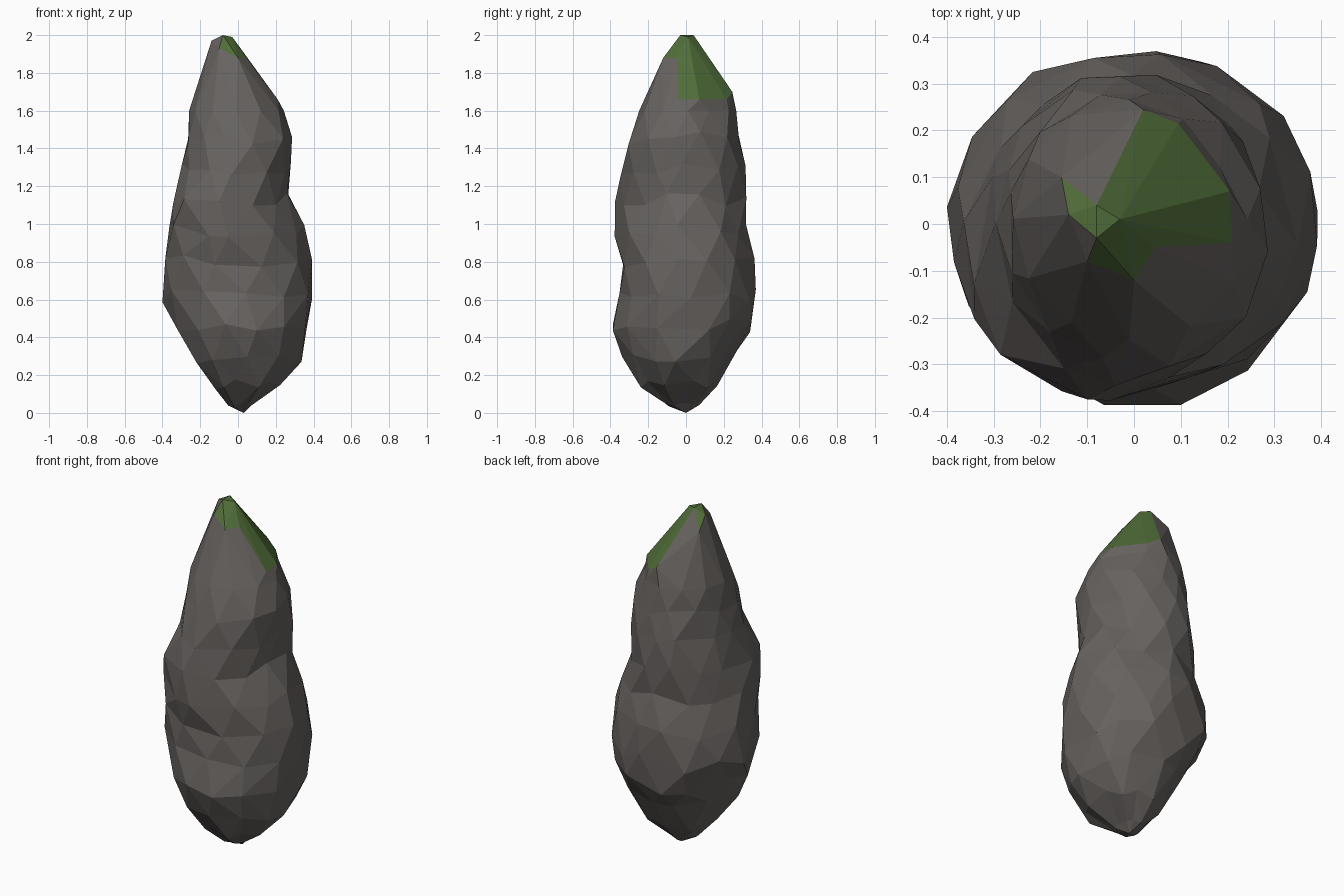
import bpy, bmesh, math, random
from mathutils import Vector

if "Cube" in bpy.data.objects:
    bpy.data.objects.remove(bpy.data.objects["Cube"])

random.seed(11)
SIDES = 12

# Cross-section extents: z, xmin, xmax, ymin, ymax
rings = [
    (0.045, -0.05, 0.08, -0.11, 0.07),
    (0.15, -0.13, 0.23, -0.25, 0.165),
    (0.30, -0.25, 0.33, -0.335, 0.27),
    (0.46, -0.33, 0.38, -0.39, 0.36),
    (0.62, -0.40, 0.40, -0.35, 0.387),
    (0.80, -0.385, 0.395, -0.34, 0.36),
    (0.97, -0.36, 0.35, -0.355, 0.315),
    (1.13, -0.325, 0.28, -0.35, 0.325),
    (1.29, -0.285, 0.275, -0.335, 0.31),
    (1.46, -0.27, 0.27, -0.29, 0.285),
    (1.60, -0.255, 0.235, -0.24, 0.262),
]
# Bulges and dents: direction in degrees, z, amount
bumps = [(225, 1.10, 0.05), (225, 0.85, 0.02), (315, 1.45, 0.03),
         (315, 1.15, -0.025), (45, 0.65, -0.02), (135, 1.0, -0.02),
         (135, 0.55, -0.02)]
# Moss-covered points of the peak
peak = [
    (-0.08, 0.04, 2.0), (-0.03, 0.01, 1.99), (-0.08, -0.03, 2.0),
    (-0.14, 0.02, 1.97), (-0.155, 0.10, 1.90), (-0.10, -0.08, 1.93),
    (0.0, -0.12, 1.88), (0.045, -0.05, 1.88), (0.21, -0.04, 1.66),
    (0.205, 0.07, 1.66), (0.095, 0.215, 1.66), (0.02, 0.245, 1.70),
]


def material(name, colour):
    m = bpy.data.materials.new(name)
    m.diffuse_color = (*colour, 1)
    m.use_nodes = True
    m.node_tree.nodes["Principled BSDF"].inputs["Base Color"].default_value = m.diffuse_color
    return m


def finish(bm, name, mats):
    bmesh.ops.recalc_face_normals(bm, faces=bm.faces[:])
    me = bpy.data.meshes.new(name)
    bm.to_mesh(me)
    bm.free()
    for m in mats:
        me.materials.append(m)
    bpy.context.collection.objects.link(bpy.data.objects.new(name, me))


def bump(a, z):
    total = 0
    for deg, bz, amount in bumps:
        d = math.cos(a - math.radians(deg))
        total += amount * max(0, d) ** 3 * math.exp(-((z - bz) / 0.15) ** 2)
    return total


stone = material("stone", (0.135, 0.123, 0.116))
moss = material("moss", (0.082, 0.155, 0.042))

# Rock body: staggered, slightly irregular rings joined by triangles
bm = bmesh.new()
loops = []
for i, (z, x0, x1, y0, y1) in enumerate(rings):
    top = i == len(rings) - 1
    wild = 0 if top else 1
    loop = []
    for k in range(SIDES):
        a = 2 * math.pi * (k + 0.5 * (i % 2) + wild * random.uniform(-0.25, 0.25)) / SIDES
        r = 1.015 + wild * random.uniform(-0.02, 0.02)
        b = bump(a, z)
        x = (x0 + x1) / 2 + ((x1 - x0) / 2 * r + b) * math.cos(a)
        y = (y0 + y1) / 2 + ((y1 - y0) / 2 * r + b) * math.sin(a)
        if top:  # chamfer the corner under the mossy slope
            over = max(0, 0.797 * x + 0.604 * y - 0.22)
            x, y = x - 0.797 * over, y - 0.604 * over
        dz = wild * min(0.04, z * 0.2) * random.uniform(-1, 1)
        x, y = max(-0.4, min(0.4, x)), max(-0.387, min(0.387, y))
        loop.append(bm.verts.new((x, y, z + dz)))
    loops.append(loop)
for i in range(len(loops) - 1):
    lo, hi = loops[i], loops[i + 1]
    for k in range(SIDES):
        n = (k + 1) % SIDES
        if i % 2 == 0:
            bm.faces.new((lo[k], lo[n], hi[k]))
            bm.faces.new((lo[n], hi[n], hi[k]))
        else:
            bm.faces.new((lo[k], hi[n], hi[k]))
            bm.faces.new((lo[k], lo[n], hi[n]))
foot = bm.verts.new((0.03, 0, 0))
for k in range(SIDES):
    bm.faces.new((loops[0][k], foot, loops[0][(k + 1) % SIDES]))
rim = [v.co.copy() for v in loops[-1]]
finish(bm, "rock_body", [stone])

# Rock peak: hull over the body's top ring, with mossy summit faces
bm = bmesh.new()
for p in rim + [Vector(p) for p in peak]:
    bm.verts.new(p)
bmesh.ops.convex_hull(bm, input=bm.verts[:])
bmesh.ops.delete(bm, geom=[v for v in bm.verts if not v.link_faces], context='VERTS')
bmesh.ops.delete(bm, geom=[f for f in bm.faces if all(v.co.z < 1.61 for v in f.verts)],
                 context='FACES_ONLY')
for f in bm.faces:
    c = f.calc_center_median()
    bare = ((c.y > 0.1 and c.x < -0.03) or (c.y < -0.06 and c.x > 0.04)
            or (c.x < -0.1 and c.y < 0))
    f.material_index = int(all(v.co.z > 1.63 for v in f.verts) and not bare)
finish(bm, "rock_peak", [stone, moss])
